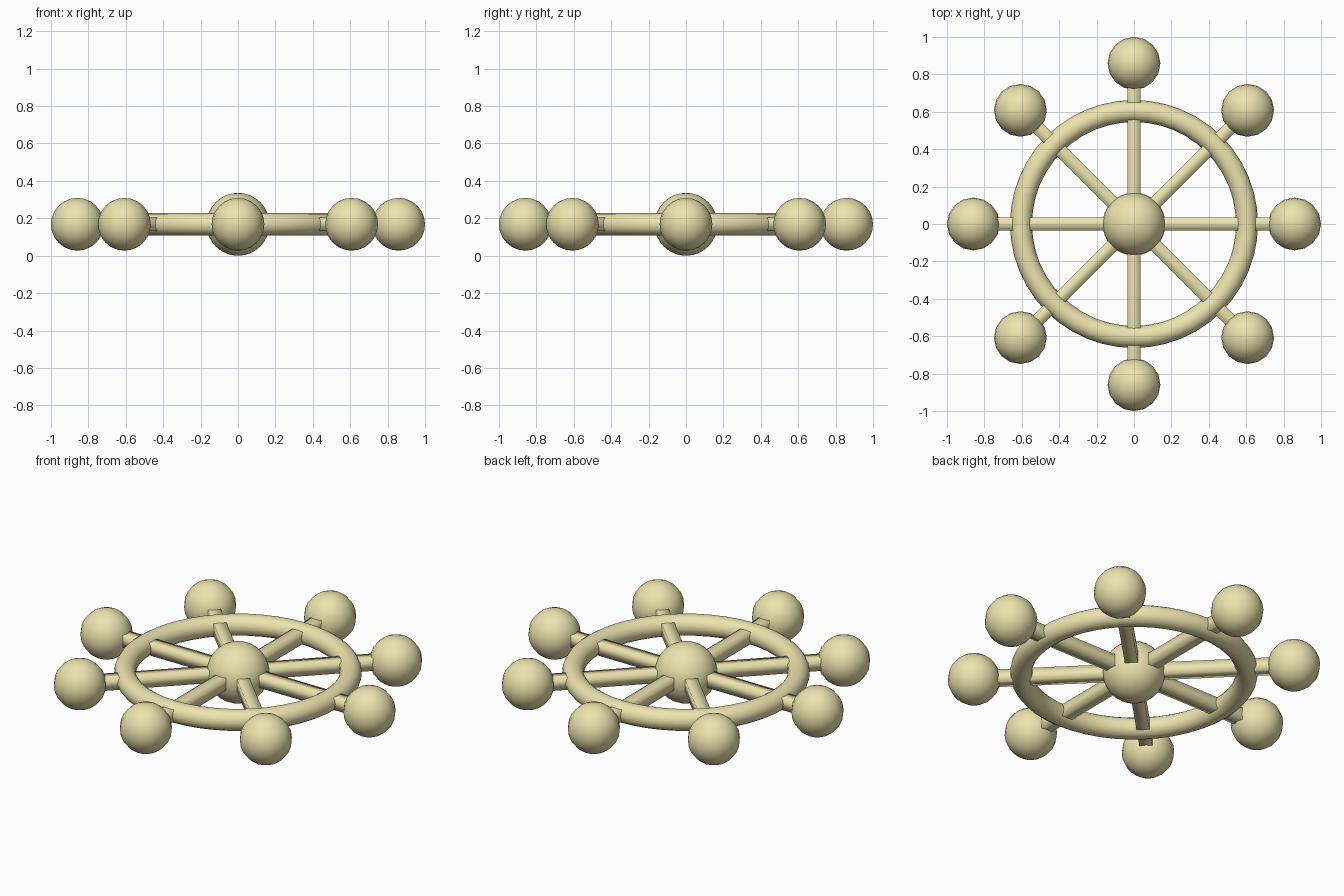
import bpy
import math

if "Cube" in bpy.data.objects:
    bpy.data.objects.remove(bpy.data.objects["Cube"])

Z = 0.168          # height of the wheel's mid plane
HUB_R = 0.168
BALL_R = 0.141
BALL_DIST = 0.859
RING_R, RING_TUBE = 0.604, 0.059
BAR = 0.07         # square bar thickness

mat = bpy.data.materials.new("pale_yellow")
mat.diffuse_color = (0.84, 0.77, 0.42, 1)
mat.use_nodes = True
mat.node_tree.nodes["Principled BSDF"].inputs["Base Color"].default_value = mat.diffuse_color


def finish(name):
    ob = bpy.context.object
    ob.name = name
    ob.data.materials.append(mat)
    bpy.ops.object.shade_smooth()
    return ob


# Central hub
bpy.ops.mesh.primitive_uv_sphere_add(segments=32, ring_count=16, radius=HUB_R, location=(0, 0, Z))
finish("hub")

# Round rim
bpy.ops.mesh.primitive_torus_add(major_segments=48, minor_segments=16, major_radius=RING_R,
                                 minor_radius=RING_TUBE, location=(0, 0, Z))
finish("rim")

# Four square bars running straight through the hub from ball to ball
for i in range(4):
    bpy.ops.mesh.primitive_cube_add(size=1, location=(0, 0, Z), rotation=(0, 0, i * math.pi / 4))
    bar = finish(f"spoke_bar_{i + 1}")
    bar.scale = (2 * BALL_DIST, BAR, BAR)

# Eight balls on the bar ends
for i in range(8):
    a = i * math.pi / 4
    bpy.ops.mesh.primitive_uv_sphere_add(segments=16, ring_count=12, radius=BALL_R,
                                         location=(BALL_DIST * math.cos(a), BALL_DIST * math.sin(a), Z),
                                         rotation=(0, 0, a))
    finish(f"handle_ball_{i + 1}")
